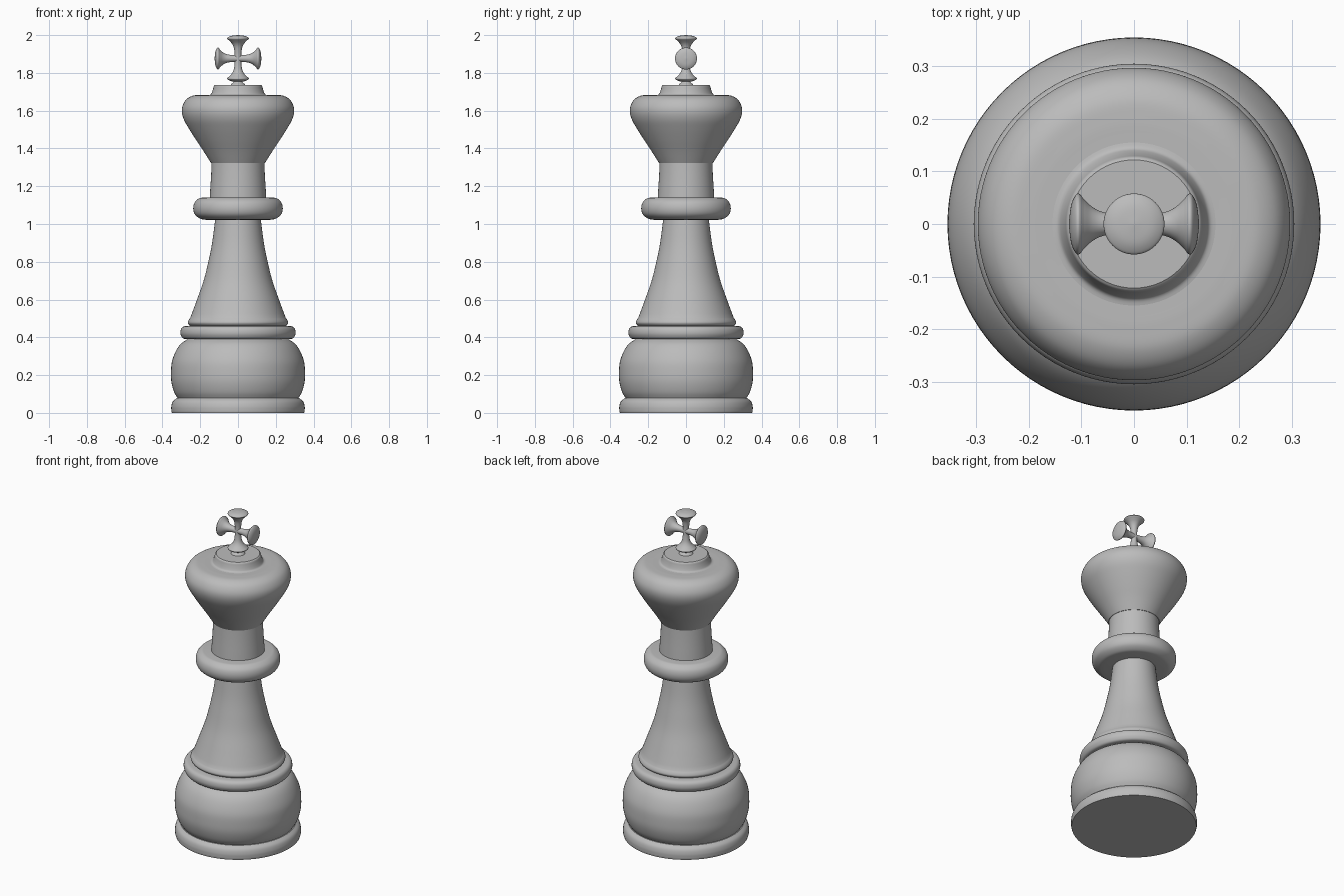
import bpy, bmesh, math
from mathutils import Vector, Matrix

cube = bpy.data.objects.get("Cube")
if cube:
    bpy.data.objects.remove(cube, do_unlink=True)

grey = bpy.data.materials.new("plain grey")
grey.use_nodes = True
colour = (0.5, 0.5, 0.5, 1)
grey.diffuse_color = colour
grey.node_tree.nodes["Principled BSDF"].inputs["Base Color"].default_value = colour


def spline(points, steps=6):
    """Smooth curve through the profile points."""
    p = [Vector(q) for q in points]
    p = [2 * p[0] - p[1]] + p + [2 * p[-1] - p[-2]]
    out = []
    for a, b, c, d in zip(p, p[1:], p[2:], p[3:]):
        for i in range(steps):
            t = i / steps
            out.append(0.5 * (2 * b + (c - a) * t + (2 * a - 5 * b + 4 * c - d) * t**2
                              + (3 * b - a - 3 * c + d) * t**3))
    return out + [p[-2]]


def lathe(name, profile, sides=96, matrix=Matrix()):
    """Turn a (radius, height) profile about z and close both ends."""
    bm = bmesh.new()
    rings = []
    for r, z in profile:
        rings.append([bm.verts.new((r * math.cos(math.tau * i / sides),
                                    r * math.sin(math.tau * i / sides), z)) for i in range(sides)])
    for low, high in zip(rings, rings[1:]):
        for i in range(sides):
            j = (i + 1) % sides
            bm.faces.new((low[i], low[j], high[j], high[i]))
    bm.faces.new(rings[0][::-1])
    bm.faces.new(rings[-1])
    bmesh.ops.recalc_face_normals(bm, faces=bm.faces)
    mesh = bpy.data.meshes.new(name)
    bm.to_mesh(mesh)
    bm.free()
    mesh.transform(matrix)
    mesh.materials.append(grey)
    obj = bpy.data.objects.new(name, mesh)
    bpy.context.collection.objects.link(obj)
    bpy.ops.object.select_all(action='DESELECT')
    obj.select_set(True)
    bpy.context.view_layer.objects.active = obj
    bpy.ops.object.shade_smooth_by_angle(angle=math.radians(35))
    return obj


# Foot, bulb and the ring above it
lathe("base_disc", [(0.35, 0)] + spline([(0.353, 0.01), (0.353, 0.035), (0.345, 0.06), (0.325, 0.078)]))
lathe("base_bulb", spline([(0.318, 0.075), (0.338, 0.11), (0.352, 0.16), (0.355, 0.21), (0.35, 0.27),
                           (0.33, 0.325), (0.303, 0.365), (0.265, 0.392)]))
lathe("lower_ring", spline([(0.262, 0.39), (0.29, 0.394), (0.302, 0.41), (0.305, 0.428),
                            (0.3, 0.447), (0.285, 0.458), (0.25, 0.462)]))

# Flared stem with a thin lip at its foot
lathe("stem", spline([(0.25, 0.46), (0.26, 0.466), (0.266, 0.477), (0.262, 0.49), (0.253, 0.503)], 4)
      + spline([(0.25, 0.51), (0.217, 0.6), (0.182, 0.7), (0.157, 0.8), (0.137, 0.9), (0.12, 1.03)])[1:])

# Collar and neck
lathe("collar", spline([(0.17, 1.022), (0.2, 1.028), (0.228, 1.05), (0.237, 1.082),
                        (0.229, 1.115), (0.205, 1.136), (0.18, 1.14)]))
lathe("neck", [(0.15, 1.13), (0.146, 1.2), (0.142, 1.26), (0.14, 1.33)])

# Head and stepped cap
lathe("head", spline([(0.143, 1.323), (0.182, 1.385), (0.222, 1.445), (0.26, 1.505), (0.286, 1.552),
                      (0.297, 1.592), (0.293, 1.627), (0.273, 1.66), (0.24, 1.679), (0.2, 1.683),
                      (0.165, 1.683)]))
lathe("cap", spline([(0.16, 1.682), (0.145, 1.686), (0.138, 1.697), (0.132, 1.715),
                     (0.128, 1.73), (0.122, 1.736)], 4))

# Finial: a small foot and four flared arms meeting in the middle
lathe("finial_foot", spline([(0.04, 1.735), (0.034, 1.742), (0.025, 1.75), (0.022, 1.765)], 4), 48)
arm = (spline([(0.017, 0), (0.018, 0.03), (0.023, 0.06), (0.033, 0.08), (0.049, 0.097)])
       + spline([(0.055, 0.101), (0.058, 0.106), (0.054, 0.112), (0.035, 0.12), (0.001, 0.124)], 4))
for i, side in enumerate(("top", "left", "bottom", "right")):
    lathe("finial_arm_" + side, arm, 48,
          Matrix.Translation((0, 0, 1.876)) @ Matrix.Rotation(i * math.pi / 2, 4, 'Y'))
